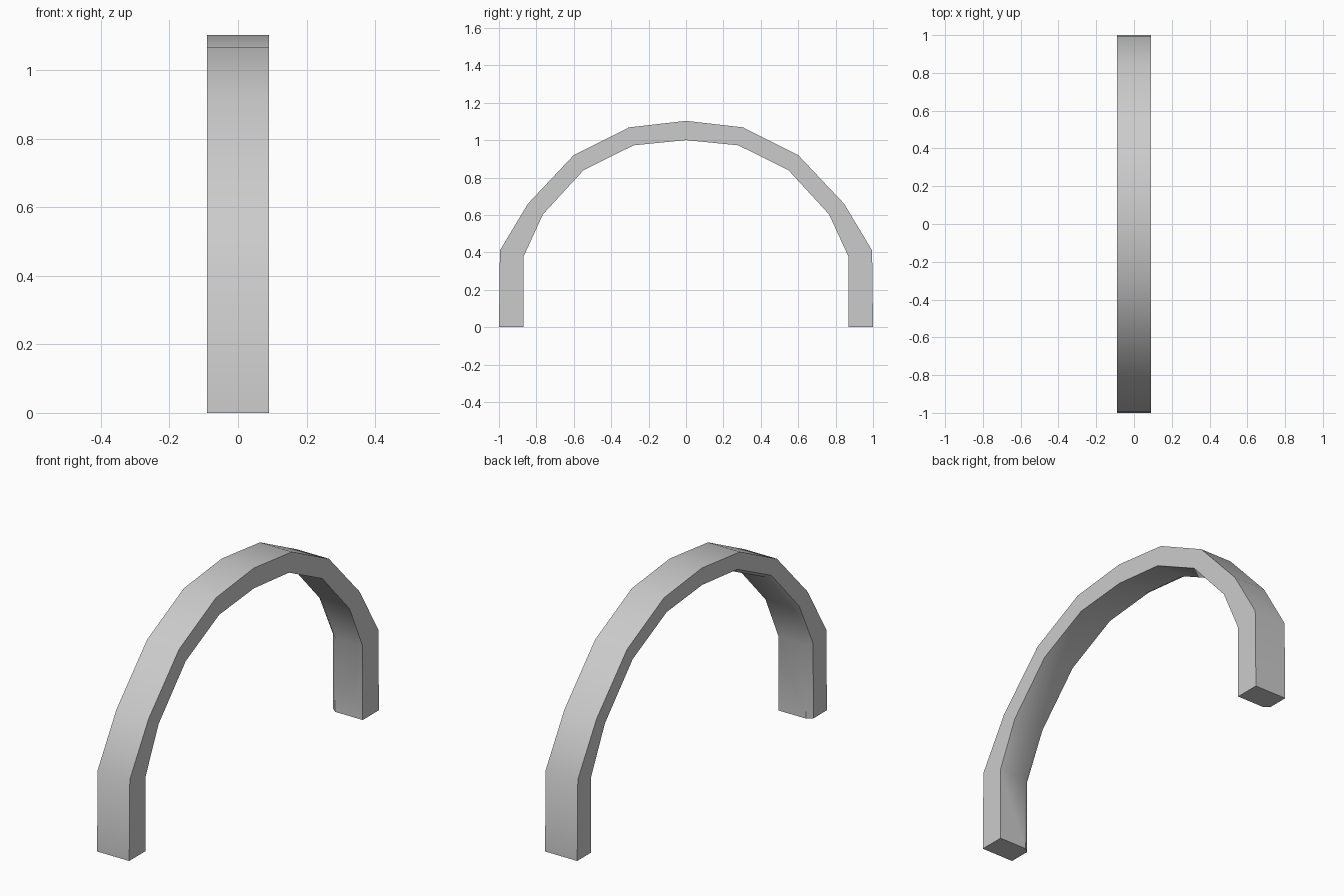
import bpy, bmesh, math

if "Cube" in bpy.data.objects:
    bpy.data.objects.remove(bpy.data.objects["Cube"])

HALF_WIDTH = 0.09   # half the arch thickness along x
CHAMFER_X = 0.026   # bevel on the inner edge of the -x side
CHAMFER_IN = 0.16   # bevel depth as a share of the band thickness

# (outer y, outer z, inner y, inner z) from one foot to the crown
half = [
    (1.0, 0.0, 0.87, 0.0),
    (0.995, 0.41, 0.87, 0.374),
    (0.845, 0.66, 0.765, 0.603),
    (0.60, 0.92, 0.547, 0.84),
    (0.305, 1.068, 0.28, 0.972),
    (0.0, 1.103, 0.0, 1.0),
]
# mirror to get the whole arch
stations = [(-a, b, -c, d) for a, b, c, d in half] + half[-2::-1]

bm = bmesh.new()
rings = []
for oy, oz, iy, iz in stations:
    by = iy + (oy - iy) * CHAMFER_IN
    bz = iz + (oz - iz) * CHAMFER_IN
    section = [
        (HALF_WIDTH, oy, oz),
        (-HALF_WIDTH, oy, oz),
        (-HALF_WIDTH, by, bz),
        (-HALF_WIDTH + CHAMFER_X, iy, iz),
        (HALF_WIDTH, iy, iz),
    ]
    rings.append([bm.verts.new(p) for p in section])

# skin between neighbouring sections, then close the feet
for r, s in zip(rings, rings[1:]):
    for i in range(5):
        j = (i + 1) % 5
        bm.faces.new((r[i], r[j], s[j], s[i]))
bm.faces.new(rings[0])
bm.faces.new(rings[-1])
bmesh.ops.recalc_face_normals(bm, faces=bm.faces)

mesh = bpy.data.meshes.new("arch")
bm.to_mesh(mesh)
bm.free()
arch = bpy.data.objects.new("arch", mesh)
bpy.context.collection.objects.link(arch)

# smooth along the curve, sharp along the band edges
bpy.context.view_layer.objects.active = arch
arch.select_set(True)
bpy.ops.object.shade_smooth_by_angle(angle=math.radians(35))
